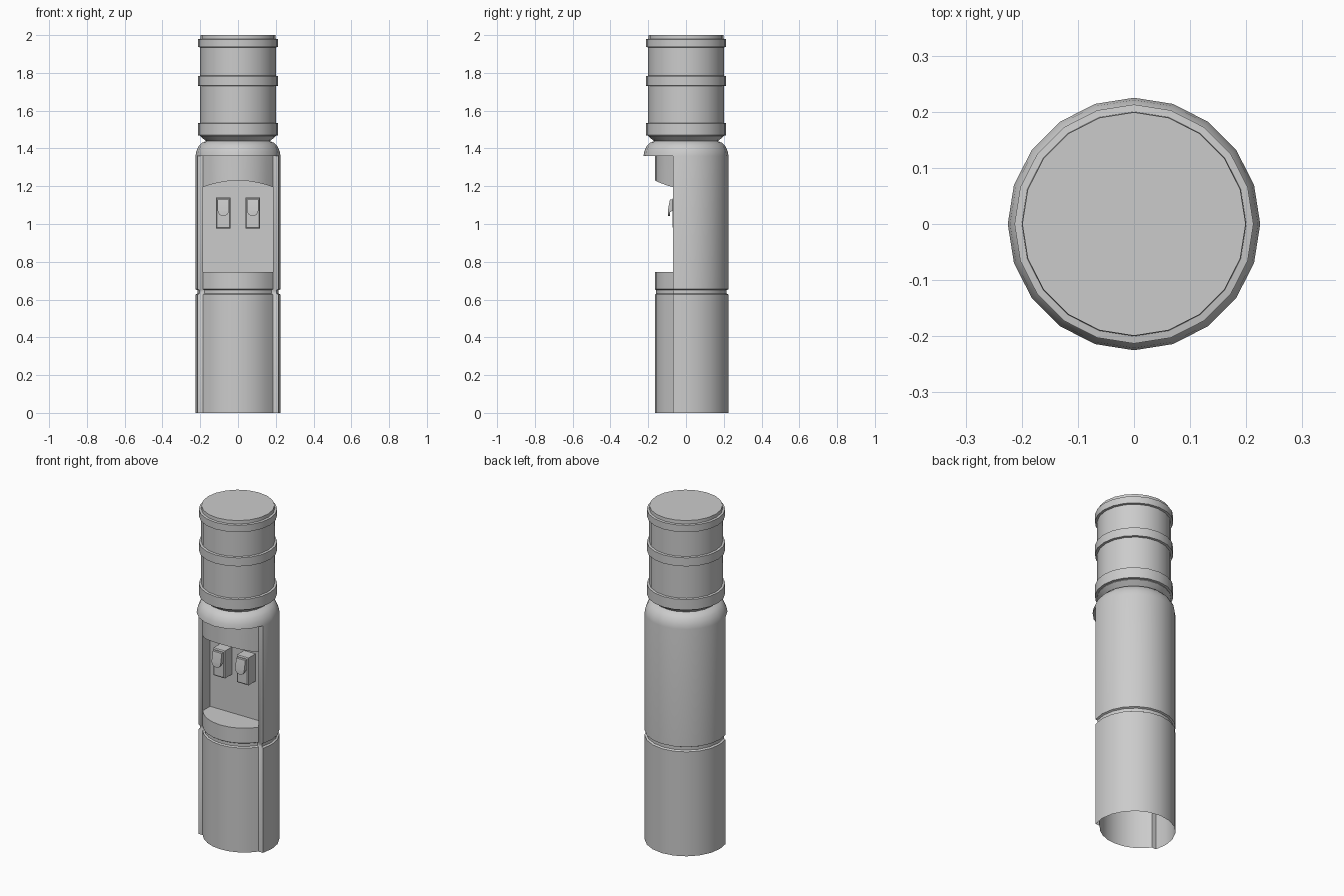
import bpy, bmesh, math
from mathutils import Vector

if "Cube" in bpy.data.objects:
    bpy.data.objects.remove(bpy.data.objects["Cube"])

SIDES = 20
R = 0.225            # cabinet radius
PX, PY = 0.185, -0.07  # front panel half width and its edge position
PF = -0.165          # foremost point of panel


def polar(r, deg):
    a = math.radians(deg)
    return (r * math.cos(a), r * math.sin(a))


def finish(name, bm, angle=35):
    bmesh.ops.remove_doubles(bm, verts=bm.verts, dist=0.0005)
    bmesh.ops.recalc_face_normals(bm, faces=bm.faces)
    me = bpy.data.meshes.new(name)
    bm.to_mesh(me)
    bm.free()
    ob = bpy.data.objects.new(name, me)
    bpy.context.collection.objects.link(ob)
    bpy.ops.object.select_all(action='DESELECT')
    ob.select_set(True)
    bpy.context.view_layer.objects.active = ob
    bpy.ops.object.shade_smooth_by_angle(angle=math.radians(angle))
    return ob


def loft(bm, rings, closed=False):
    """Join successive rings of 3D points with quads."""
    vs = [[bm.verts.new(p) for p in ring] for ring in rings]
    n = len(vs[0])
    for a, b in zip(vs, vs[1:]):
        for i in range(n if closed else n - 1):
            j = (i + 1) % n
            bm.faces.new((a[i], a[j], b[j], b[i]))
    return vs


def lift(outline, z, s=1.0):
    return [(x * s, y * s, z) for x, y in outline]


def circle(r, z):
    return [(*polar(r, 360 / SIDES * i), z) for i in range(SIDES)]


# Cross-sections: round shell with inward front flanges, and bowed front panel
shell = [(PX, PY)] + [polar(R, -18 + 18 * i) for i in range(13)] + [(-PX, PY)]
sag = PY - PF
pr = (PX ** 2 + sag ** 2) / (2 * sag)
half = math.degrees(math.asin(PX / pr))
panel = []
for i in range(9):
    x, y = polar(pr, 270 - half + 2 * half * i / 8)
    panel.append((x, y + PF + pr))


def arch(x):
    return 1.195 + 0.035 * (1 - (x / PX) ** 2)


GROOVE = [(0, 1), (0.626, 1), (0.632, 0.955), (0.65, 0.955), (0.655, 1)]

# Cabinet shell
bm = bmesh.new()
loft(bm, [lift(shell, z, s) for z, s in GROOVE + [(1.36, 1)]])
# Rounded shoulder, with underside over the front panel
loft(bm, [circle(r, z) for r, z in
          ((R, 1.36), (0.221, 1.385), (0.208, 1.412), (0.19, 1.43), (0.165, 1.44))], True)
front_rim = [(*polar(R, 198 + 18 * i), 1.36) for i in range(9)]
loft(bm, [front_rim, lift(panel, 1.36)])
finish("cabinet_shell", bm)

# Front panel, below and above the dispensing recess
bm = bmesh.new()
loft(bm, [lift(panel, z, s) for z, s in GROOVE + [(0.745, 1)]])
loft(bm, [[(x, y, arch(x)) for x, y in panel], lift(panel, 1.36)])
finish("front_panel", bm)

# Recess: floor, back and arched ceiling, then side walls
bm = bmesh.new()
loft(bm, [lift(panel, 0.745),
          [(x, 0, 0.745) for x, y in panel],
          [(x, 0, arch(x)) for x, y in panel],
          [(x, y, arch(x)) for x, y in panel]])
for s in (-PX, PX):
    loft(bm, [[(s, PY, 0.745), (s, 0, 0.745)], [(s, PY, 1.195), (s, 0, 1.195)]])
finish("dispensing_recess", bm)

# Taps: housing block with a rounded push lever
for side, cx in (("left", -0.078), ("right", 0.078)):
    bm = bmesh.new()

    def rect(y, w, z0, z1):
        return [(cx - w, y, z0), (cx + w, y, z0), (cx + w, y, z1), (cx - w, y, z1)]
    vs = loft(bm, [rect(0, 0.038, 0.976, 1.14), rect(-0.066, 0.038, 0.976, 1.14),
                   rect(-0.071, 0.033, 0.982, 1.134)], True)
    bm.faces.new(vs[-1])
    finish(side + "_tap_housing", bm, 30)

    bm = bmesh.new()
    outline = [(0.03, 1.13)] + [(x, 1.072 + z) for x, z in
                                (polar(0.03, -22.5 * i) for i in range(9))] + [(-0.03, 1.13)]
    back = [(cx + x, -0.07 if z > 1.062 else -0.086, z) for x, z in outline]
    front = [(cx + x, -0.085 if z > 1.12 else -0.096, z) for x, z in outline]
    vs = loft(bm, [back, front], True)
    f = vs[-1]
    bm.faces.new((f[0], f[1], f[9], f[10]))
    bm.faces.new(f[1:10])
    finish(side + "_tap_lever", bm, 30)

# Water bottle with three raised bands
profile = [(0.165, 1.435), (0.2, 1.465)]
for z0, z1 in ((1.468, 1.535), (1.73, 1.785), (1.935, 1.98)):
    profile += [(0.2, z0), (0.213, z0 + 0.002), (0.213, z1 - 0.002), (0.2, z1)]
profile.append((0.199, 2.0))
bm = bmesh.new()
vs = loft(bm, [circle(r, z) for r, z in profile], True)
bm.faces.new(vs[-1])
finish("water_bottle", bm)
